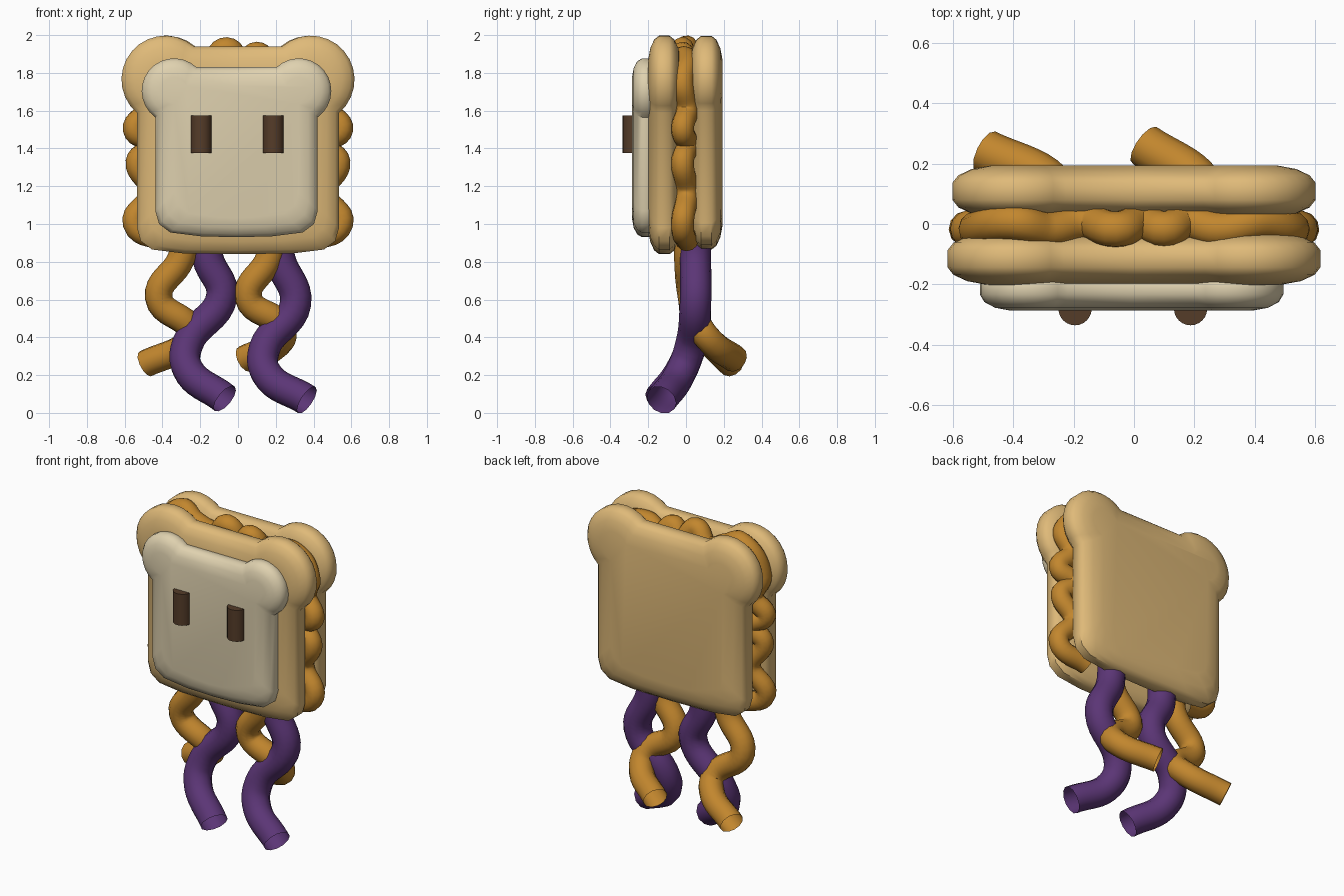
import bpy, bmesh, math

if "Cube" in bpy.data.objects:
    bpy.data.objects.remove(bpy.data.objects["Cube"])


def material(name, rgb):
    m = bpy.data.materials.new(name)
    m.diffuse_color = (*rgb, 1)
    m.use_nodes = True
    m.node_tree.nodes["Principled BSDF"].inputs["Base Color"].default_value = m.diffuse_color
    return m


CRUST = material("crust", (0.74, 0.49, 0.19))
CREAM = material("cream", (0.74, 0.64, 0.43))
ORANGE = material("orange_spread", (0.54, 0.24, 0.027))
PURPLE = material("purple_jelly", (0.105, 0.036, 0.18))
BROWN = material("brown", (0.09, 0.045, 0.022))


def smooth(ob, mat, angle=40):
    ob.data.materials.clear()
    ob.data.materials.append(mat)
    bpy.ops.object.select_all(action='DESELECT')
    ob.select_set(True)
    bpy.context.view_layer.objects.active = ob
    bpy.ops.object.shade_smooth_by_angle(angle=math.radians(angle))


def outline(w, bottom, top, cx, cz, r, d):
    """Toast silhouette shrunk inward by d: square body with two round top lobes."""
    w, bottom, top, r = w - d, bottom + d, top - d, r - d
    c = 0.10
    a0 = -math.acos((w - cx) / r)
    a1 = math.pi - math.asin((top - cz) / r)
    half = [(w - 2.4 * c, bottom + 0.005), (w - 0.8 * c, bottom + 0.025),
            (w - 0.2 * c, bottom + 0.07), (w, bottom + 0.14)]
    n = 14
    for i in range(n + 1):
        a = a0 + (a1 - a0) * i / n
        half.append((cx + r * math.cos(a), cz + r * math.sin(a)))
    return ([(0, bottom)] + half + [(0, top)] + [(-x, z) for x, z in reversed(half)])


def toast(name, shape, y, x, profile, mat):
    """Loft shrinking silhouettes from the front cap to the back cap."""
    bm = bmesh.new()
    steps = [(d, -t) for d, t in reversed(profile)] + list(profile)
    rings = [[bm.verts.new((px + x, y + t, pz)) for px, pz in outline(*shape, d)]
             for d, t in steps]
    for a, b in zip(rings, rings[1:]):
        for i in range(len(a)):
            j = (i + 1) % len(a)
            bm.faces.new((a[i], a[j], b[j], b[i]))
    bm.faces.new(rings[0])
    bm.faces.new(rings[-1])
    bmesh.ops.recalc_face_normals(bm, faces=bm.faces)
    me = bpy.data.meshes.new(name)
    bm.to_mesh(me)
    bm.free()
    ob = bpy.data.objects.new(name, me)
    bpy.context.collection.objects.link(ob)
    smooth(ob, mat)


def tube(name, pts, radius, mat):
    """Round tube along a smooth path."""
    cu = bpy.data.curves.new(name, 'CURVE')
    cu.dimensions = '3D'
    cu.bevel_depth = radius
    cu.bevel_resolution = 4
    cu.resolution_u = 8
    sp = cu.splines.new('BEZIER')
    sp.bezier_points.add(len(pts) - 1)
    for bp, p in zip(sp.bezier_points, pts):
        bp.co = p
        bp.handle_left_type = bp.handle_right_type = 'AUTO'
    ob = bpy.data.objects.new(name, cu)
    bpy.context.collection.objects.link(ob)
    bpy.ops.object.select_all(action='DESELECT')
    ob.select_set(True)
    bpy.context.view_layer.objects.active = ob
    bpy.ops.object.convert(target='MESH')
    smooth(bpy.context.object, mat, 60)


# Bread slices and pale face slice: (half width, bottom, top, lobe x, lobe z, lobe radius)
puffy = [(0, 0.028), (0.02, 0.053), (0.065, 0.074), (0.13, 0.086)]
toast("front_slice", (0.535, 0.84, 1.94, 0.385, 1.765, 0.232), -0.115, 0, puffy, CRUST)
toast("back_slice", (0.525, 0.865, 1.94, 0.375, 1.77, 0.226), 0.108, 0, puffy, CRUST)
toast("face_slice", (0.43, 0.93, 1.83, 0.33, 1.705, 0.172), -0.215, -0.008,
      [(0, 0.018), (0.015, 0.043), (0.05, 0.062), (0.10, 0.071)], CREAM)

# Eyes
for side, x in (("left", -0.195), ("right", 0.187)):
    bpy.ops.mesh.primitive_cylinder_add(vertices=24, radius=0.055, depth=0.2,
                                        location=(x, -0.28, 1.475))
    eye = bpy.context.object
    eye.name = side + "_eye"
    smooth(eye, BROWN)

# Wavy spread oozing out around the rim
side = [(0.36, 0.91), (0.55, 1.0), (0.46, 1.17), (0.535, 1.33), (0.46, 1.42),
        (0.55, 1.5), (0.48, 1.61), (0.52, 1.75)]
top = [(0.42, 1.86), (0.28, 1.88), (0.17, 1.85), (0.10, 1.905), (0.03, 1.85),
       (-0.06, 1.93), (-0.16, 1.85), (-0.28, 1.89), (-0.40, 1.935)]
rim = side + top + [(-x, z) for x, z in reversed(side)]
tube("spread_filling", [(x, 0.012 * (-1) ** i - 0.006, z) for i, (x, z) in enumerate(rim)],
     0.06, ORANGE)

# Front legs (purple) and hind legs (orange)
tube("left_front_leg", [(-0.17, 0.05, 0.95), (-0.16, 0.05, 0.82), (-0.085, 0.05, 0.62),
                        (-0.265, 0.03, 0.37), (-0.27, -0.02, 0.24), (-0.07, -0.14, 0.075)],
     0.083, PURPLE)
tube("right_front_leg", [(0.21, 0.05, 0.95), (0.22, 0.05, 0.82), (0.305, 0.05, 0.58),
                         (0.14, 0.02, 0.34), (0.15, -0.03, 0.21), (0.365, -0.13, 0.068)],
     0.083, PURPLE)
tube("left_hind_leg", [(-0.28, 0.01, 0.95), (-0.30, 0.01, 0.82), (-0.42, 0.03, 0.61),
                       (-0.25, 0.07, 0.44), (-0.27, 0.13, 0.37), (-0.49, 0.24, 0.26)],
     0.073, ORANGE)
tube("right_hind_leg", [(0.18, 0.01, 0.95), (0.165, 0.01, 0.82), (0.055, 0.03, 0.61),
                        (0.23, 0.07, 0.46), (0.225, 0.13, 0.38), (0.035, 0.26, 0.285)],
     0.073, ORANGE)
